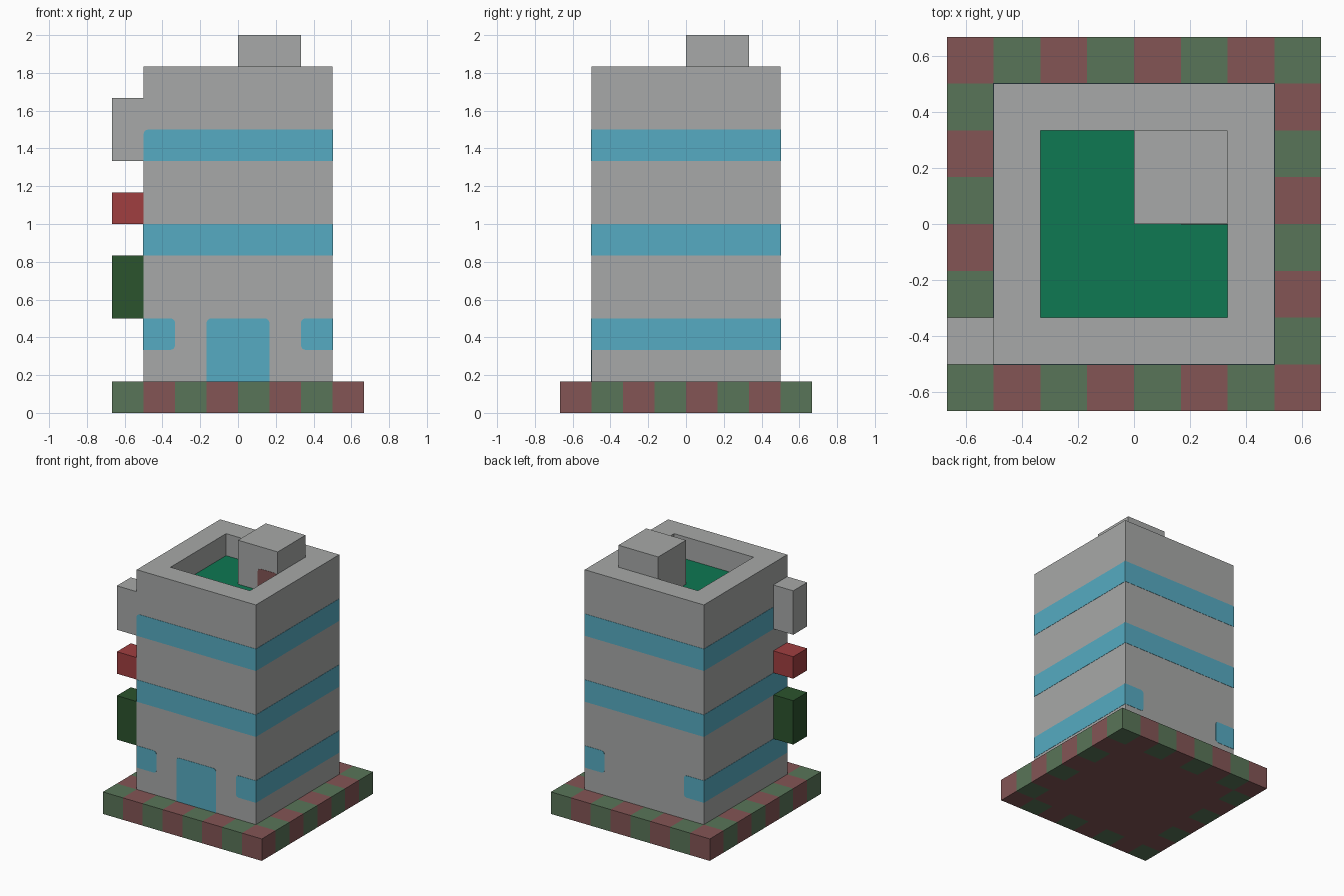
import bpy, bmesh, math
from mathutils import Matrix, Vector

if "Cube" in bpy.data.objects:
    bpy.data.objects.remove(bpy.data.objects["Cube"], do_unlink=True)

U = 1 / 6          # building module
T = 0.002          # thickness of painted plates


def material(name, rgb):
    lin = [((c / 255 + 0.055) / 1.055) ** 2.4 if c > 10 else c / 255 / 12.92 for c in rgb]
    m = bpy.data.materials.new(name)
    m.use_nodes = True
    m.diffuse_color = (*lin, 1)
    bsdf = next(n for n in m.node_tree.nodes if n.type == 'BSDF_PRINCIPLED')
    bsdf.inputs["Base Color"].default_value = (*lin, 1)
    bsdf.inputs["Roughness"].default_value = 0.8
    return m


grey = material("concrete grey", (167, 169, 168))
blue = material("window blue", (86, 171, 194))
hedge = material("paving green", (89, 117, 88))
brick = material("paving red", (131, 85, 85))
turf = material("roof green", (14, 120, 82))
red = material("sign red", (160, 62, 64))
dark = material("sign dark green", (43, 83, 45))


def finish(name, bm, *mats):
    bmesh.ops.recalc_face_normals(bm, faces=bm.faces)
    me = bpy.data.meshes.new(name)
    bm.to_mesh(me)
    bm.free()
    for m in mats:
        me.materials.append(m)
    ob = bpy.data.objects.new(name, me)
    bpy.context.collection.objects.link(ob)
    return ob


def box_bm(lo, hi):
    """Box between two corners given in modules."""
    bm = bmesh.new()
    lo, hi = Vector(lo) * U, Vector(hi) * U
    mat = Matrix.Translation((lo + hi) / 2) @ Matrix.Diagonal((*(hi - lo), 1))
    bmesh.ops.create_cube(bm, size=1, matrix=mat)
    return bm


def plate(name, mat, side, u0, u1, z0, z1, rounded="", dist=3, origin=0, r=0.025):
    """Thin panel on a wall; side counts quarter turns from the front.
    rounded lists corners: a lower left, b lower right, c upper right, d upper left."""
    corners = (("a", u0, z0, 1, 1, 180), ("b", u1, z0, -1, 1, 270),
               ("c", u1, z1, -1, -1, 0), ("d", u0, z1, 1, -1, 90))
    bm = bmesh.new()
    pts = []
    for key, u, z, su, sz, start in corners:
        u, z = u * U, z * U
        if key in rounded:
            for k in range(5):
                a = math.radians(start + k * 22.5)
                pts.append((u + su * r + r * math.cos(a), z + sz * r + r * math.sin(a)))
        else:
            pts.append((u, z))
    face = bm.faces.new([bm.verts.new((u, -dist * U, z)) for u, z in pts])
    ext = bmesh.ops.extrude_face_region(bm, geom=[face], use_keep_orig=True)
    bmesh.ops.translate(bm, vec=(0, -T, 0),
                        verts=[v for v in ext["geom"] if isinstance(v, bmesh.types.BMVert)])
    bm.transform(Matrix.Rotation(side * math.pi / 2, 4, 'Z'))
    finish(name, bm, mat)


# Chequered paving slab
bm = bmesh.new()
bmesh.ops.create_grid(bm, x_segments=8, y_segments=8, size=4 * U)
ext = bmesh.ops.extrude_face_region(bm, geom=bm.faces[:], use_keep_orig=True)
bmesh.ops.translate(bm, vec=(0, 0, U),
                    verts=[v for v in ext["geom"] if isinstance(v, bmesh.types.BMVert)])
for f in bm.faces:
    c = f.calc_center_median()
    i, j = (min(7, max(0, math.floor(p / U + 4 + 1e-4))) for p in (c.x, c.y))
    on_rim = i in (0, 7) or j in (0, 7)
    f.material_index = 1 if on_rim and (i + j) % 2 == 0 else 0
finish("paving_slab", bm, brick, hedge)

# Tower with a sunken roof terrace
bm = box_bm((-3, -3, 1), (3, 3, 11))
bm.faces.ensure_lookup_table()
top = max(bm.faces, key=lambda f: f.calc_center_median().z)
bmesh.ops.inset_region(bm, faces=[top], thickness=U, use_even_offset=True)
floor = bmesh.ops.extrude_discrete_faces(bm, faces=[top])["faces"][0]
bmesh.ops.translate(bm, verts=floor.verts[:], vec=(0, 0, -U))
floor.material_index = 1
finish("tower", bm, grey, turf)

# Roof hut with its door
finish("roof_hut", box_bm((0, 0, 10), (2, 2, 12)), grey)
plate("roof_door", brick, 0, 1, 2, 10, 11, "cd", dist=0)

# Signs hung on the right wall
for name, z0, z1, mat in (("upper_sign", 8, 10, grey), ("middle_sign", 6, 7, red),
                          ("lower_sign", 3, 5, dark)):
    finish(name, box_bm((-4, -3, z0), (-3, -2, z1)), mat)

# Window bands on the four walls
e = T / U
for side, wall in enumerate(("front", "left", "back", "right")):
    if side % 2 == 0:
        plate(wall + "_middle_band", blue, side, -3, 3, 5, 6)
        plate(wall + "_upper_band", blue, side, -3, 3, 8, 9, "d" if side == 0 else "")
        plate(wall + "_window_a", blue, side, -3, -2, 2, 3, "bc")
        plate(wall + "_window_b", blue, side, 2, 3, 2, 3, "ad")
    else:
        for level, z in (("lower", 2), ("middle", 5), ("upper", 8)):
            end = 2 if (wall, level) == ("right", "upper") else 3 + e
            plate(f"{wall}_{level}_band", blue, side, -3 - e, end, z, z + 1)

# Entrance
plate("entrance_door", blue, 0, -1, 1, 1, 3, "cd")
